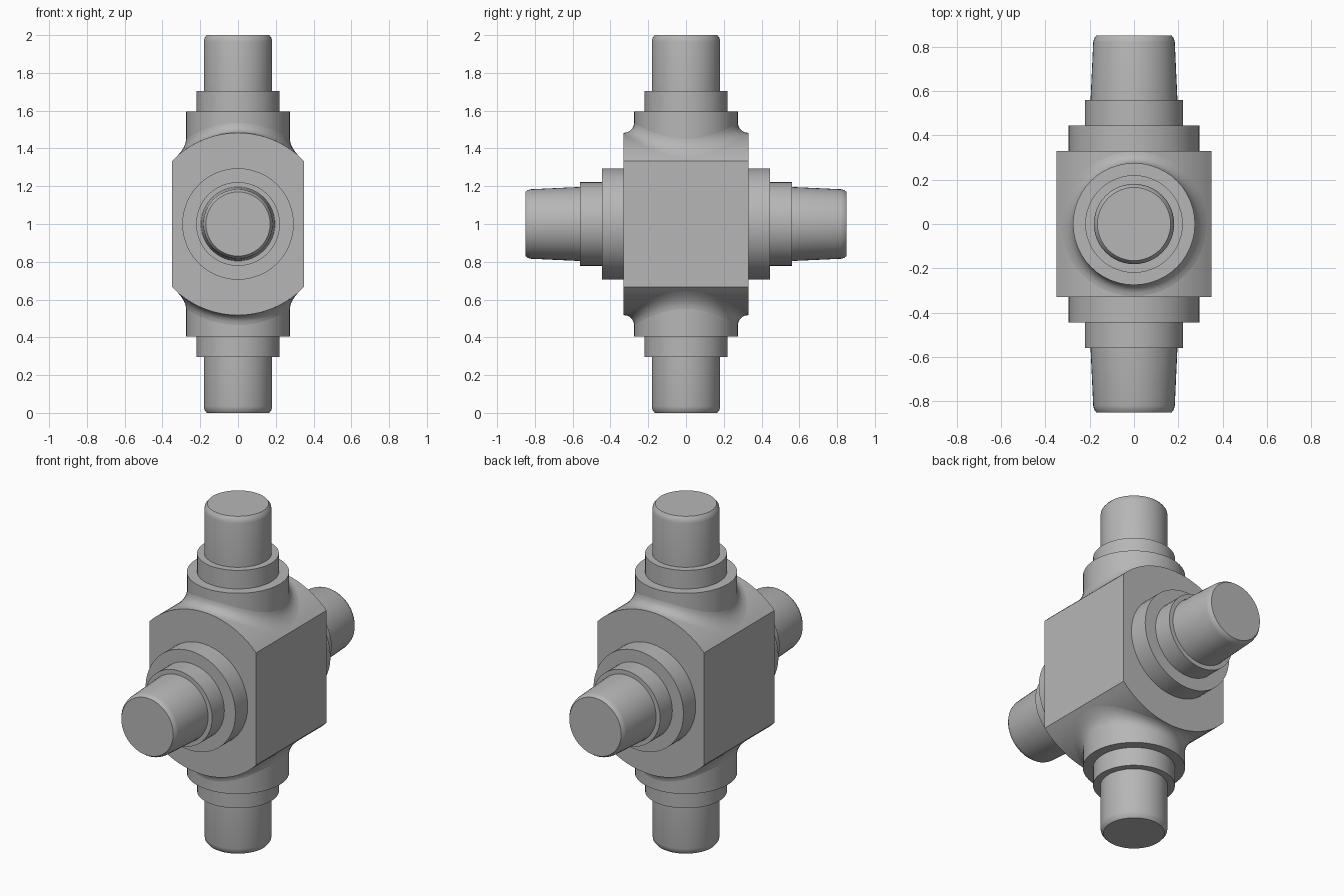
import bpy, bmesh
from math import sin, cos, pi, sqrt, radians, asin
from mathutils import Matrix, Vector

cube = bpy.data.objects.get("Cube")
if cube:
    bpy.data.objects.remove(cube, do_unlink=True)

steel = bpy.data.materials.new("steel_grey")
steel.use_nodes = True
grey = (0.47, 0.47, 0.47, 1)
steel.diffuse_color = grey
steel.node_tree.nodes["Principled BSDF"].inputs["Base Color"].default_value = grey

CENTER = Matrix.Translation((0, 0, 1))
SIDES = 48
HALF_X, HALF_Y, RADIUS = 0.35, 0.33, 0.483   # hub block


def finish(name, bm, turn):
    bmesh.ops.remove_doubles(bm, verts=bm.verts, dist=1e-5)
    bmesh.ops.transform(bm, matrix=CENTER @ turn, verts=bm.verts)
    bmesh.ops.recalc_face_normals(bm, faces=bm.faces)
    mesh = bpy.data.meshes.new(name)
    bm.to_mesh(mesh)
    bm.free()
    mesh.materials.append(steel)
    obj = bpy.data.objects.new(name, mesh)
    bpy.context.collection.objects.link(obj)
    bpy.ops.object.select_all(action="DESELECT")
    obj.select_set(True)
    bpy.context.view_layer.objects.active = obj
    bpy.ops.object.shade_smooth_by_angle(angle=radians(30))


def lathe(name, profile, turn):
    """Revolve (radius, height) points around z and close both ends."""
    bm = bmesh.new()
    rings = [[bm.verts.new((r * cos(2 * pi * i / SIDES), r * sin(2 * pi * i / SIDES), h))
              for i in range(SIDES)] for r, h in profile]
    bridge(bm, rings)
    bm.faces.new(rings[0])
    bm.faces.new(rings[-1])
    finish(name, bm, turn)


def bridge(bm, rings):
    for low, high in zip(rings, rings[1:]):
        for i in range(SIDES):
            j = (i + 1) % SIDES
            bm.faces.new((low[i], low[j], high[j], high[i]))


def hub():
    """Block with flat sides and rounded top and bottom."""
    bm = bmesh.new()
    limit = asin(HALF_X / RADIUS)
    steps = 20
    arc = [(RADIUS * sin(a), RADIUS * cos(a))
           for a in (limit * (2 * i / steps - 1) for i in range(steps + 1))]
    outline = arc + [(-x, -z) for x, z in arc]
    face = bm.faces.new([bm.verts.new((x, -HALF_Y, z)) for x, z in outline])
    out = bmesh.ops.extrude_face_region(bm, geom=[face])
    bmesh.ops.translate(bm, vec=Vector((0, 2 * HALF_Y, 0)),
                        verts=[v for v in out["geom"] if isinstance(v, bmesh.types.BMVert)])
    finish("hub_block", bm, Matrix())


def fillet(name, turn, inner=0.275, size=0.052):
    """Concave blend that follows the curved hub around the arm's root."""
    bm = bmesh.new()
    rings = []
    for k in range(6):
        a = k / 5 * pi / 2
        r = inner + size * (1 - sin(a))
        lift = size * (1 - cos(a))
        ring = []
        for i in range(SIDES):
            t = 2 * pi * i / SIDES
            x = r * cos(t)
            ring.append(bm.verts.new((x, r * sin(t), sqrt(RADIUS ** 2 - x * x) + lift)))
        rings.append(ring)
    bridge(bm, rings)
    finish(name, bm, turn)


# Stepped arms: root collar, middle step, bearing pin with rounded tip
upright = [(0.275, 0.2), (0.275, 0.595), (0.22, 0.595), (0.22, 0.705), (0.181, 0.705),
           (0.181, 0.965), (0.177, 0.985), (0.165, 1.0)]
crosswise = [(0.295, 0.3), (0.295, 0.445), (0.222, 0.445), (0.222, 0.56), (0.196, 0.56),
             (0.184, 0.82), (0.18, 0.836), (0.17, 0.85)]

hub()
for name, angle in (("top", 0), ("bottom", 180)):
    turn = Matrix.Rotation(radians(angle), 4, "X")
    lathe(name + "_arm", upright, turn)
    fillet(name + "_arm_fillet", turn)
for name, angle in (("front", 90), ("back", -90)):
    lathe(name + "_arm", crosswise, Matrix.Rotation(radians(angle), 4, "X"))
